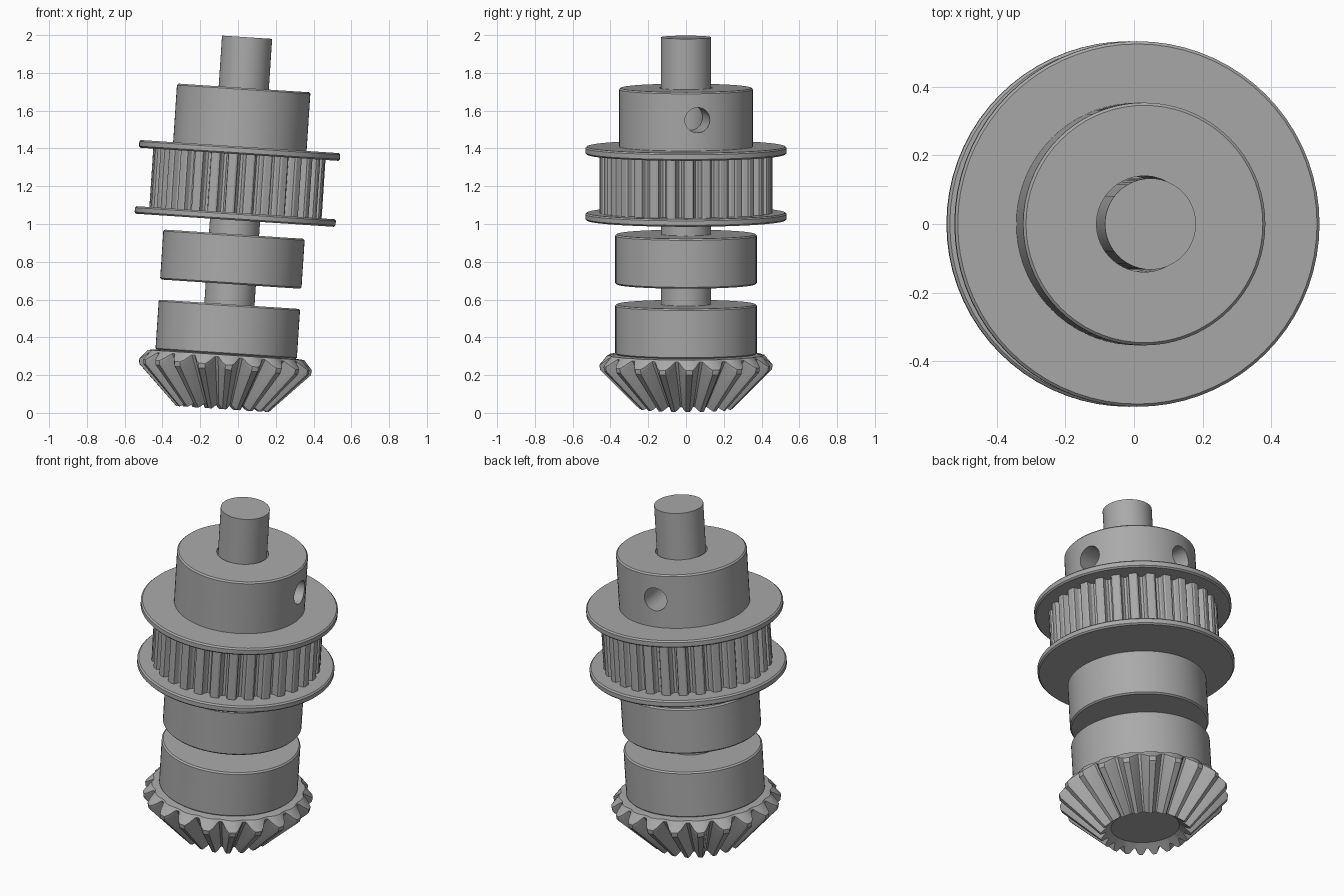
import bpy
import math
from mathutils import Matrix, Vector

cube = bpy.data.objects.get("Cube")
if cube:
    bpy.data.objects.remove(cube, do_unlink=True)

# The whole assembly leans slightly towards +x
LEAN = Matrix.Translation((-0.082, 0, 0.02)) @ Matrix.Rotation(0.066, 4, 'Y')

steel = bpy.data.materials.new("grey steel")
steel.use_nodes = True
GREY = (0.4, 0.4, 0.4, 1)
steel.diffuse_color = GREY
steel.node_tree.nodes["Principled BSDF"].inputs["Base Color"].default_value = GREY


def loft(name, rings, pattern, count, closed=False):
    """Join rings round the axis. A ring is (tip, root), each (radius, height);
    the pattern lists (fraction of a tooth, blend from tip to root)."""
    verts, faces = [], []
    for tip, root in rings:
        for tooth in range(count):
            for part, blend in pattern:
                a = math.tau * (tooth + part) / count
                r, z = Vector(tip).lerp(Vector(root), blend)
                verts.append((r * math.cos(a), r * math.sin(a), z))
    n = count * len(pattern)
    total = len(rings)
    for k in range(total if closed else total - 1):
        lo, hi = k * n, (k + 1) % total * n
        for i in range(n):
            j = (i + 1) % n
            faces.append((lo + i, lo + j, hi + j, hi + i))
    if not closed:
        faces.append(tuple(reversed(range(n))))
        faces.append(tuple(range((total - 1) * n, total * n)))
    mesh = bpy.data.meshes.new(name)
    mesh.from_pydata(verts, [], faces)
    mesh.materials.append(steel)
    mesh.transform(LEAN)
    obj = bpy.data.objects.new(name, mesh)
    bpy.context.collection.objects.link(obj)
    return obj


def lathe(name, profile, closed=False, sides=72):
    return loft(name, [(p, p) for p in profile], [(0, 0)], sides, closed)


def disc(name, radius, low, high, bore=0, bevel=0.008):
    """A disc with softened rims, with a bore if asked."""
    profile = [(radius - bevel, low), (radius, low + bevel),
               (radius, high - bevel), (radius - bevel, high)]
    if bore:
        profile = [(bore, low)] + profile + [(bore, high)]
    return lathe(name, profile, closed=bore > 0)


def drill(obj, angle, height, radius):
    """Cut a radial screw hole from the bore outwards."""
    bpy.ops.mesh.primitive_cylinder_add(vertices=32, radius=radius, depth=0.4)
    cutter = bpy.context.object
    cutter.hide_render = True
    cutter.data.transform(LEAN @ Matrix.Rotation(angle, 4, 'Z')
                          @ Matrix.Translation((0.3, 0, height))
                          @ Matrix.Rotation(math.pi / 2, 4, 'Y'))
    mod = obj.modifiers.new("screw hole", 'BOOLEAN')
    mod.object = cutter
    mod.solver = 'EXACT'
    bpy.context.view_layer.objects.active = obj
    bpy.ops.object.modifier_apply(modifier=mod.name)
    bpy.data.objects.remove(cutter, do_unlink=True)


# Shaft
parts = [lathe("shaft", [(0.133, 0.05), (0.133, 1.973)], sides=48)]

# Bearings
parts.append(disc("lower_bearing", 0.375, 0.29, 0.556, 0.133))
parts.append(disc("upper_bearing", 0.375, 0.663, 0.928, 0.133))

# Toothed pulley: two flanges, belt teeth and a hub
BORE = 0.14
parts.append(disc("lower_flange", 0.533, 1.002, 1.042, BORE))
parts.append(disc("upper_flange", 0.533, 1.352, 1.393, BORE))
belt_tooth = [(0, 0), (0.16, 0), (0.32, 0), (0.42, 0.12), (0.48, 0.75),
              (0.58, 1), (0.74, 1), (0.84, 0.75), (0.9, 0.12)]
belt_rings = [((0.457, z), (0.415, z)) for z in (1.03, 1.36)]
bore_rings = [((BORE, z), (BORE, z)) for z in (1.36, 1.03)]
parts.append(loft("belt_teeth", belt_rings + bore_rings, belt_tooth, 30, closed=True))
hub = disc("pulley_hub", 0.354, 1.38, 1.704, BORE)
for degrees in (10, 100):
    drill(hub, math.radians(degrees), 1.556, 0.067)
parts.append(hub)

# Bevel gear: hollow front cone, straight teeth, back cone
gear_tooth = [(0, 0), (0.12, 0), (0.24, 0), (0.36, 0.3), (0.52, 0.92),
              (0.56, 1), (0.68, 1), (0.72, 0.92), (0.88, 0.3)]
gear_rings = [
    ((0.185, 0.045), (0.185, 0.045)),
    ((0.245, 0.0), (0.215, 0.024)),
    ((0.455, 0.21), (0.408, 0.27)),
    ((0.459, 0.235), (0.41, 0.276)),
    ((0.415, 0.287), (0.405, 0.287)),
    ((0.37, 0.292), (0.37, 0.292)),
]
parts.append(loft("bevel_gear", gear_rings, gear_tooth, 20))

# Smooth curved walls, crisp edges
for obj in parts:
    bpy.ops.object.select_all(action='DESELECT')
    obj.select_set(True)
    bpy.context.view_layer.objects.active = obj
    bpy.ops.object.shade_smooth_by_angle(angle=math.radians(25))
